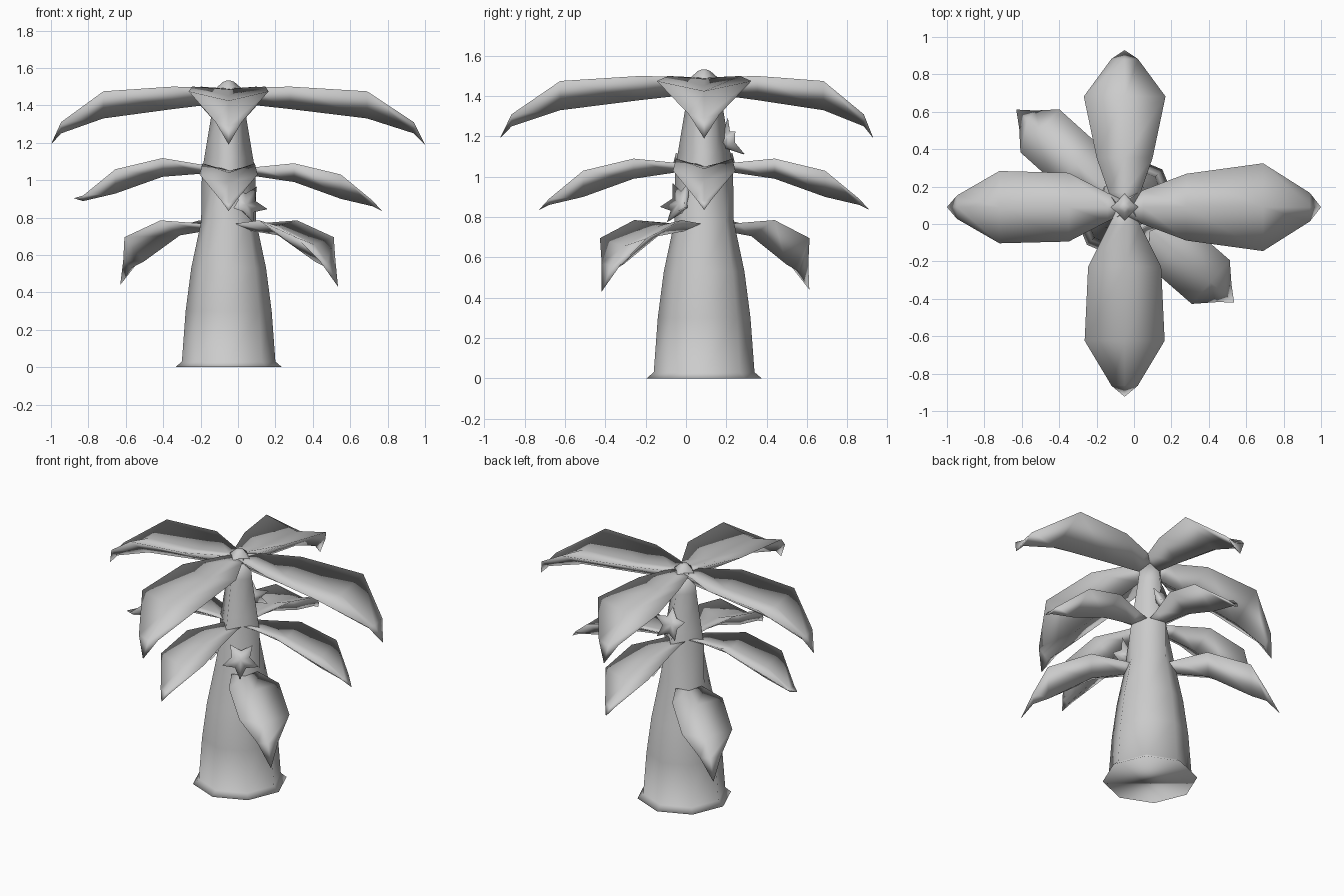
import bpy, bmesh
from math import cos, sin, pi, radians
from mathutils import Vector, Matrix

if "Cube" in bpy.data.objects:
    bpy.data.objects.remove(bpy.data.objects["Cube"])

CX, CY = -0.05, 0.09   # trunk axis


def finish(name, bm, angle=180):
    bmesh.ops.recalc_face_normals(bm, faces=bm.faces)
    mesh = bpy.data.meshes.new(name)
    bm.to_mesh(mesh)
    bm.free()
    ob = bpy.data.objects.new(name, mesh)
    bpy.context.collection.objects.link(ob)
    bpy.ops.object.select_all(action='DESELECT')
    ob.select_set(True)
    bpy.context.view_layer.objects.active = ob
    bpy.ops.object.shade_smooth_by_angle(angle=radians(angle))
    return ob


def bridge(bm, a, b):
    for i in range(len(a)):
        j = (i + 1) % len(a)
        bm.faces.new((a[i], a[j], b[j], b[i]))


def stem(name, profile):
    """Eight-sided stem; each station is (axis radius, diagonal radius, z)."""
    bm = bmesh.new()
    rings = [[bm.verts.new((CX + r[i % 2] * cos(pi * i / 4),
                            CY + r[i % 2] * sin(pi * i / 4), z))
              for i in range(8)] for *r, z in profile]
    for a, b in zip(rings, rings[1:]):
        bridge(bm, a, b)
    bm.faces.new(rings[0])
    bm.faces.new(rings[-1])
    return finish(name, bm)


def leaf(name, stations, tip, angle, length=1.0, width=1.0, shoulder=1.0, rise=0.0):
    """Keeled leaf: shallow trough on top, deeper keel below, drooping tip."""
    bm = bmesh.new()
    rings = []
    for i, (r, hw, z, dip, keel) in enumerate(stations):
        x, w = r * length, hw * width * (shoulder if i == 2 else 1)
        z += rise * min(1, r / 0.3)
        rings.append([bm.verts.new(p) for p in
                      ((x, w, z), (x, 0, z - dip), (x, -w, z), (x, 0, z - keel))])
    for a, b in zip(rings, rings[1:]):
        bridge(bm, a, b)
    bm.faces.new(rings[0])
    end = bm.verts.new((tip[0] * length, 0, tip[1] + rise))
    for i in range(4):
        bm.faces.new((rings[-1][i], rings[-1][(i + 1) % 4], end))
    bm.transform(Matrix.Translation((CX, CY, 0)) @ Matrix.Rotation(radians(angle), 4, 'Z'))
    return finish(name, bm)


def flower(name, loc, direction, size, spin):
    """Five-pointed star blossom with a cone behind it."""
    bm = bmesh.new()
    star = []
    for i in range(10):
        r, h = (size, 0.03) if i % 2 == 0 else (size * 0.5, 0.01)
        a = spin + pi * i / 5
        star.append(bm.verts.new((r * cos(a), r * sin(a), h)))
    front = bm.verts.new((0, 0, 0.0))
    back = bm.verts.new((0, 0, -0.07))
    for i in range(10):
        j = (i + 1) % 10
        bm.faces.new((star[i], star[j], front))
        bm.faces.new((star[j], star[i], back))
    rot = Vector(direction).to_track_quat('Z', 'Y').to_matrix().to_4x4()
    bm.transform(Matrix.Translation(loc) @ rot)
    return finish(name, bm)


# Trunk: flared round foot narrowing to a squarish neck
stem("trunk", [(0.285, 0.285, 0), (0.25, 0.25, 0.03), (0.23, 0.23, 0.3), (0.20, 0.20, 0.53),
               (0.147, 0.15, 0.78), (0.143, 0.10, 1.05), (0.13, 0.092, 1.12),
               (0.09, 0.07, 1.36), (0.08, 0.06, 1.46)])
stem("crown_bud", [(0.09, 0.06, 1.46), (0.07, 0.05, 1.49), (0.03, 0.025, 1.525),
                   (0.012, 0.012, 1.532)])

# Leaf stations: distance, half width, rim height, top dip, keel depth
TOP = [(0.0, 0.04, 1.49, 0.0, 0.06), (0.10, 0.09, 1.495, 0.01, 0.09),
       (0.33, 0.175, 1.50, 0.05, 0.12), (0.74, 0.23, 1.475, 0.05, 0.145),
       (0.99, 0.075, 1.31, 0.02, 0.06)]
MID = [(0.06, 0.06, 1.06, 0.0, 0.04), (0.15, 0.08, 1.07, 0.02, 0.05),
       (0.35, 0.14, 1.09, 0.05, 0.10), (0.60, 0.155, 1.03, 0.05, 0.13),
       (0.77, 0.04, 0.89, 0.01, 0.03)]
LOW = [(0.06, 0.06, 0.76, 0.0, 0.03), (0.15, 0.09, 0.77, 0.01, 0.04),
       (0.35, 0.155, 0.785, 0.03, 0.08), (0.61, 0.155, 0.695, 0.04, 0.13),
       (0.70, 0.065, 0.57, 0.01, 0.04)]

# Top crown: four broad leaves of slightly different length, width and shoulder
for i, (length, width, shoulder) in enumerate(((1.0, 1.02, 1.0), (0.80, 0.95, 0.9),
                                               (0.905, 0.84, 1.25), (0.965, 0.93, 1.2))):
    leaf(f"top_leaf_{i}", TOP, (1.05, 1.19), i * 90, length, width, shoulder)

# Middle crown: four leaves under the top ones, the left one lifted a little
for i in range(4):
    if i == 2:
        leaf("middle_leaf_2", MID, (0.82, 0.875), 180, length=1.01, rise=0.028)
    else:
        leaf(f"middle_leaf_{i}", MID, (0.82, 0.835), i * 90)

# Lower pair on the diagonal
leaf("lower_leaf_back", LOW, (0.78, 0.44), 138)
leaf("lower_leaf_front", LOW, (0.775, 0.43), -41)

# Blossoms
flower("front_flower", (0.045, -0.035, 0.87), (0.5, -0.75, 0.35), 0.115, pi / 2 + 0.6)
flower("back_flower", (-0.05, 0.225, 1.18), (-0.05, 0.9, 0.4), 0.11, pi / 2)
